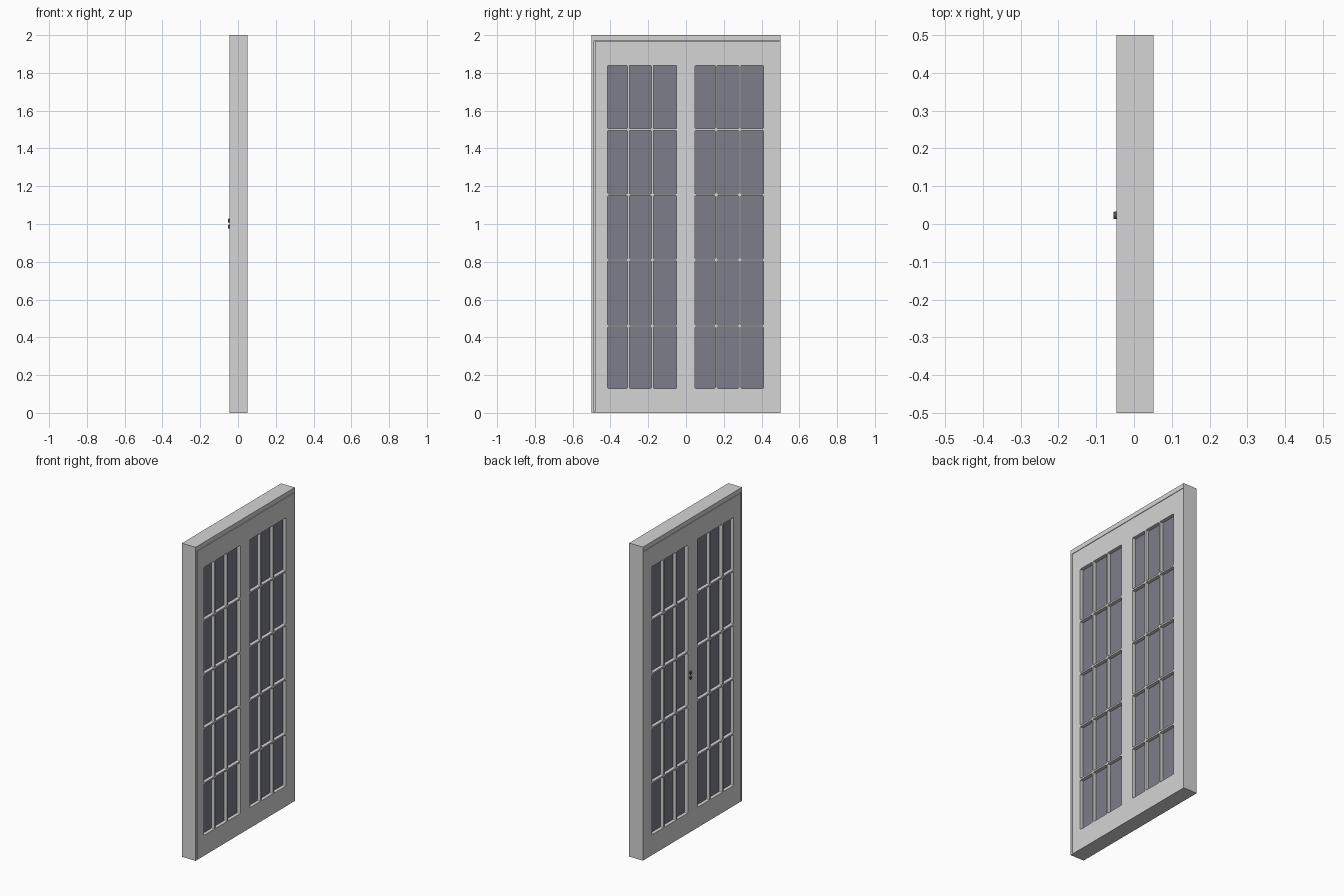
import bpy, bmesh, math
from mathutils import Matrix, Vector

if "Cube" in bpy.data.objects:
    bpy.data.objects.remove(bpy.data.objects["Cube"])


def material(name, rgb):
    m = bpy.data.materials.new(name)
    m.diffuse_color = (*rgb, 1)
    m.use_nodes = True
    m.node_tree.nodes["Principled BSDF"].inputs["Base Color"].default_value = m.diffuse_color
    return m


PAINT = material("pale grey paint", (0.66, 0.66, 0.66))
GLASS = material("blue grey glass", (0.20, 0.205, 0.25))
METAL = material("dark metal", (0.08, 0.08, 0.08))

X0, X1 = -0.046, 0.051          # door thickness
RECESS = 0.022                  # depth of glass behind both faces
BAR = 0.005                     # half width of a glazing bar
LEAVES = [(-0.415, -0.305, -0.178, -0.05), (0.048, 0.16, 0.285, 0.41)]
ROWS = (0.13, 0.46, 0.81, 1.155, 1.50, 1.84)


def add_object(name, bm, mat):
    bmesh.ops.recalc_face_normals(bm, faces=bm.faces[:])
    me = bpy.data.meshes.new(name)
    bm.to_mesh(me)
    bm.free()
    me.materials.append(mat)
    ob = bpy.data.objects.new(name, me)
    bpy.context.collection.objects.link(ob)
    return ob


def box(name, lo, hi, mat):
    bm = bmesh.new()
    size = [b - a for a, b in zip(lo, hi)]
    mid = [(a + b) / 2 for a, b in zip(lo, hi)]
    bmesh.ops.create_cube(bm, size=1, matrix=Matrix.Translation(mid) @ Matrix.Diagonal((*size, 1)))
    return add_object(name, bm, mat)


def openings(lines):
    """Clear spans between bar centre lines; the outer lines are true edges."""
    last = len(lines) - 2
    return [(lines[i] + (BAR if i else 0), lines[i + 1] - (BAR if i < last else 0))
            for i in range(last + 1)]


# Holes in the door: panes plus the thin joint between casing and leaves
holes = [(*y, *z) for leaf in LEAVES for y in openings(leaf) for z in openings(ROWS)]
holes += [(-0.487, -0.482, 0.008, 1.971), (-0.487, 0.496, 1.968, 1.971)]
ys = sorted({-0.5, 0.5} | {v for h in holes for v in h[:2]})
zs = sorted({0.0, 2.0} | {v for h in holes for v in h[2:]})

# Door body: lattice sheet extruded to full thickness
bm = bmesh.new()
grid = [[bm.verts.new((X0, y, z)) for z in zs] for y in ys]
for i in range(len(ys) - 1):
    for j in range(len(zs) - 1):
        cy, cz = (ys[i] + ys[i + 1]) / 2, (zs[j] + zs[j + 1]) / 2
        if not any(a < cy < b and c < cz < d for a, b, c, d in holes):
            bm.faces.new((grid[i][j], grid[i + 1][j], grid[i + 1][j + 1], grid[i][j + 1]))
bmesh.ops.delete(bm, geom=[v for v in bm.verts if not v.link_faces], context='VERTS')
ext = bmesh.ops.extrude_face_region(bm, geom=bm.faces[:], use_keep_orig=True)
bmesh.ops.translate(bm, vec=(X1 - X0, 0, 0),
                    verts=[g for g in ext["geom"] if isinstance(g, bmesh.types.BMVert)])
bmesh.ops.recalc_face_normals(bm, faces=bm.faces[:])

# Slightly rounded pane corners
corners = []
for e in bm.edges:
    a, b = e.verts
    if abs(a.co.x - b.co.x) > 0.01 and len(e.link_faces) == 2:
        if abs(a.co.y) < 0.45 and 0.1 < a.co.z < 1.9 and e.calc_face_angle(0) > 1:
            corners.append(e)
bmesh.ops.bevel(bm, geom=corners, offset=0.005, segments=2, profile=0.5, affect='EDGES')
add_object("door_body", bm, PAINT)

# Glass sheets, one behind the bars of each leaf
for side, leaf in zip(("left", "right"), LEAVES):
    box(f"{side}_glass", (X0 + RECESS, leaf[0] - 0.01, ROWS[0] - 0.01),
        (X1 - RECESS, leaf[-1] + 0.01, ROWS[-1] + 0.01), GLASS)

# Backing inside the casing joint
box("side_joint_backing", (X0 + 0.015, -0.492, 0.004), (X1 - 0.015, -0.477, 1.98), PAINT)
box("top_joint_backing", (X0 + 0.015, -0.476, 1.96), (X1 - 0.015, 0.498, 1.98), PAINT)

# Knob and lock on the -x side
for name, z in (("knob", 1.018), ("lock_button", 0.986)):
    bm = bmesh.new()
    bmesh.ops.create_cone(bm, cap_ends=True, segments=20, radius1=0.011, radius2=0.009, depth=0.01,
                          matrix=Matrix.Translation((X0 - 0.003, 0.023, z))
                          @ Matrix.Rotation(-math.pi / 2, 4, 'Y'))
    ob = add_object(name, bm, METAL)
    bpy.context.view_layer.objects.active = ob
    ob.select_set(True)
    bpy.ops.object.shade_smooth_by_angle()
    ob.select_set(False)
